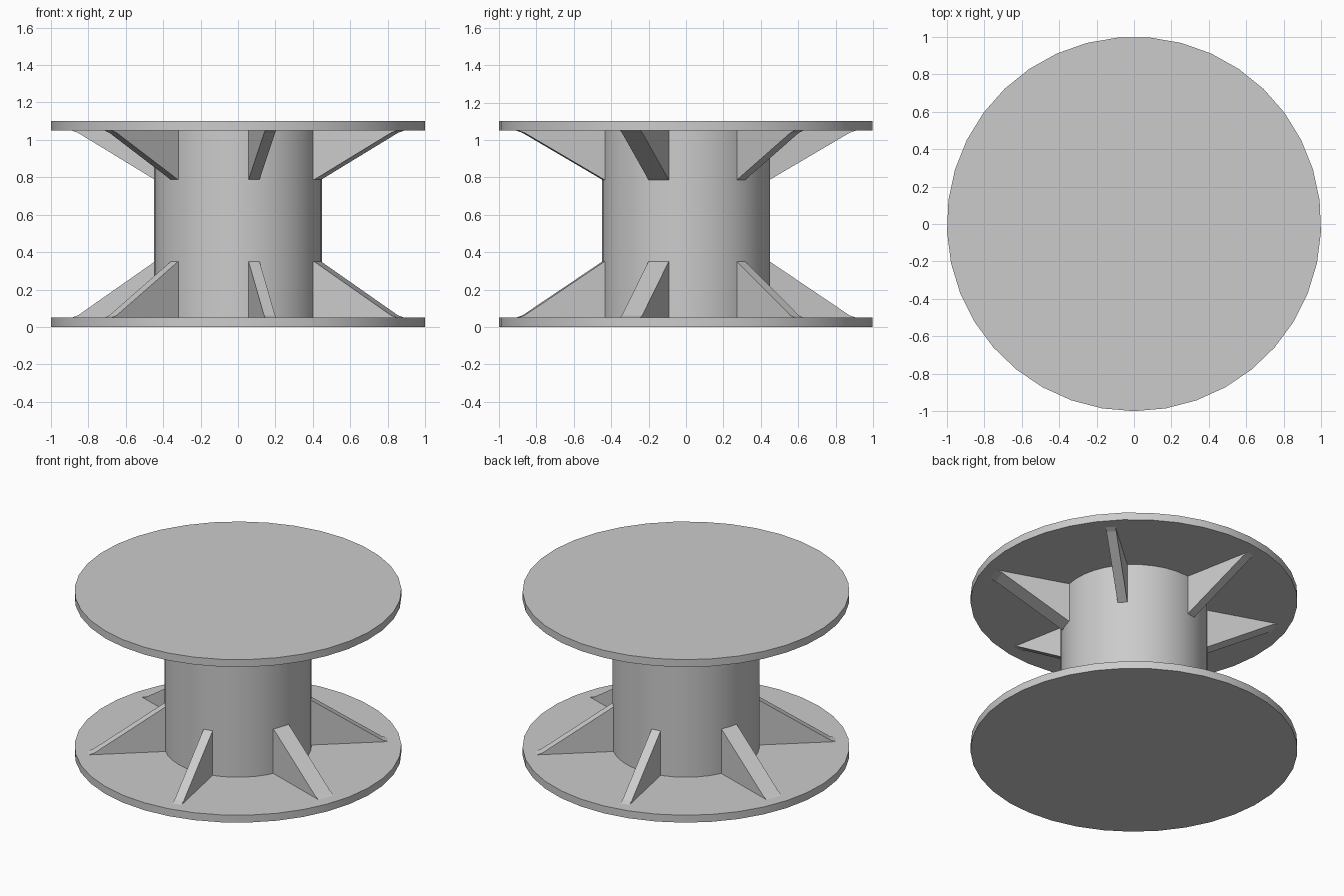
import bpy, bmesh, math
from mathutils import Matrix

if "Cube" in bpy.data.objects:
    bpy.data.objects.remove(bpy.data.objects["Cube"])

grey = bpy.data.materials.new("plain_grey")
grey.use_nodes = True
grey.diffuse_color = (0.6, 0.6, 0.6, 1)
grey.node_tree.nodes["Principled BSDF"].inputs["Base Color"].default_value = (0.6, 0.6, 0.6, 1)

SIDES = 37
HEIGHT, FLANGE = 1.10, 0.05


def finish(bm, name):
    bmesh.ops.recalc_face_normals(bm, faces=bm.faces)
    mesh = bpy.data.meshes.new(name)
    bm.to_mesh(mesh)
    bm.free()
    mesh.materials.append(grey)
    obj = bpy.data.objects.new(name, mesh)
    bpy.context.collection.objects.link(obj)
    return obj


def cylinder(name, radius, bottom, top):
    bm = bmesh.new()
    place = Matrix.Translation((0, 0, (bottom + top) / 2)) @ Matrix.Rotation(math.pi, 4, "Z")
    bmesh.ops.create_cone(bm, cap_ends=True, segments=SIDES, radius1=radius,
                          radius2=radius, depth=top - bottom, matrix=place)
    obj = finish(bm, name)
    bpy.ops.object.select_all(action="DESELECT")
    obj.select_set(True)
    bpy.context.view_layer.objects.active = obj
    bpy.ops.object.shade_smooth_by_angle(angle=math.radians(35))


def rib(name, profile, width, angle):
    """Extrude a side profile of (radius, height) points into a radial gusset."""
    bm = bmesh.new()
    face = bm.faces.new([bm.verts.new((r, -width / 2, z)) for r, z in profile])
    new = bmesh.ops.extrude_face_region(bm, geom=[face])["geom"]
    bmesh.ops.translate(bm, vec=(0, width, 0),
                        verts=[v for v in new if isinstance(v, bmesh.types.BMVert)])
    bm.transform(Matrix.Rotation(math.radians(angle), 4, "Z"))
    finish(bm, name)


# Spool body: two flanges joined by a drum
cylinder("bottom_flange", 1.0, 0, FLANGE)
cylinder("top_flange", 1.0, HEIGHT - FLANGE, HEIGHT)
cylinder("drum", 0.45, FLANGE, HEIGHT - FLANGE)

# Gussets: each opposite pair shares a width, the middle pair is thicker
lower = [(0.38, 0.04), (0.92, 0.04), (0.92, 0.05), (0.885, 0.062), (0.45, 0.35), (0.38, 0.35)]
upper = [(0.38, 1.06), (0.92, 1.06), (0.92, 1.05), (0.885, 1.038), (0.45, 0.787), (0.38, 0.787)]
for i in range(6):
    width = (0.06, 0.115, 0.06)[i % 3]
    rib(f"lower_rib_{i + 1}", lower, width, -79 + 60 * i)
    rib(f"upper_rib_{i + 1}", upper, width, -79 + 60 * i)
